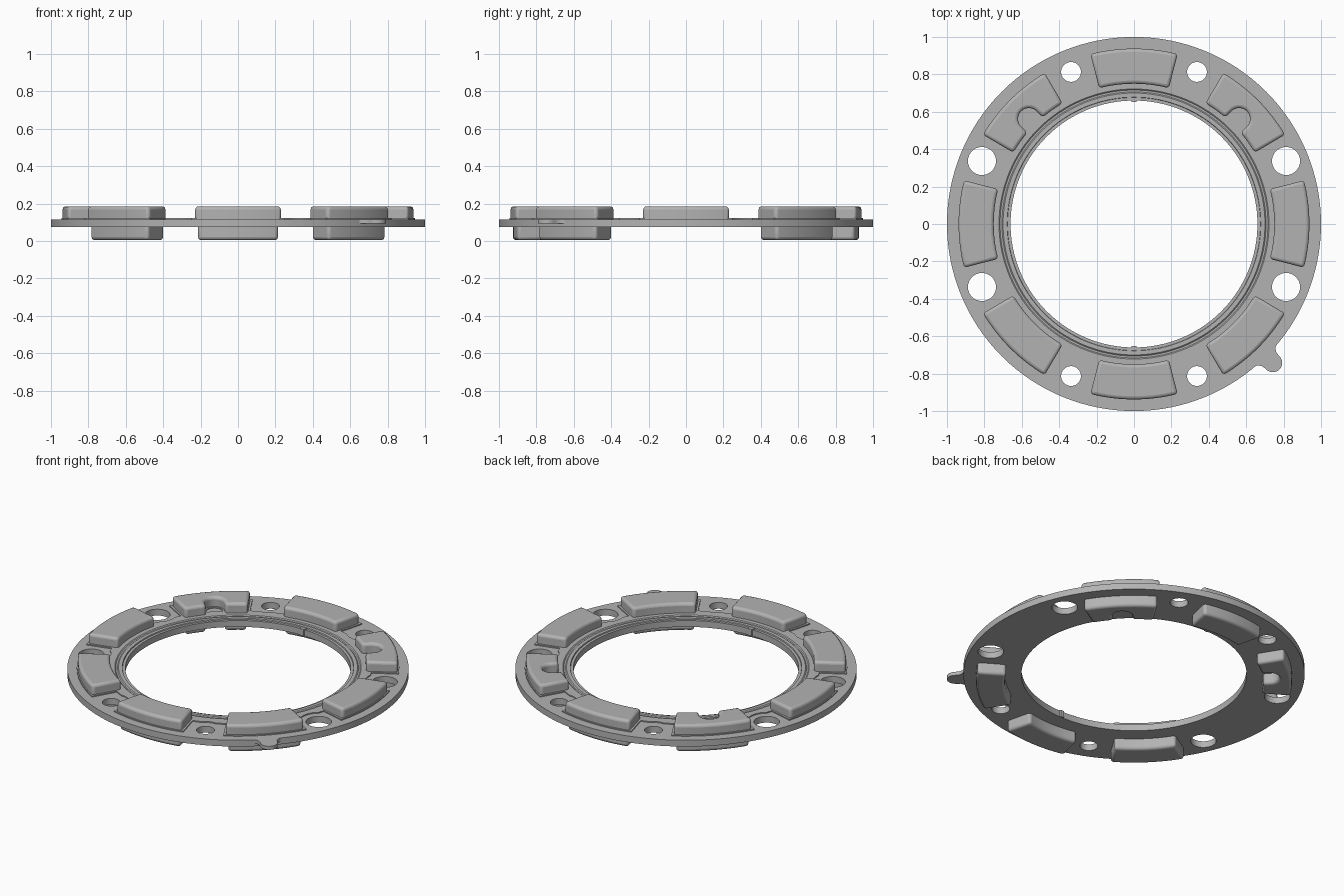
import bpy, bmesh, math
from math import sin, cos, radians, pi
from mathutils import Matrix

cube = bpy.data.objects.get("Cube")
if cube:
    bpy.data.objects.remove(cube, do_unlink=True)

GREY = (0.45, 0.45, 0.45, 1)
metal = bpy.data.materials.new("plain_grey")
metal.use_nodes = True
metal.diffuse_color = GREY
metal.node_tree.nodes["Principled BSDF"].inputs["Base Color"].default_value = GREY


def finish(name, bm, angle=0.0):
    """Turn a bmesh into a named object, turned about z."""
    bmesh.ops.rotate(bm, verts=bm.verts, cent=(0, 0, 0),
                     matrix=Matrix.Rotation(radians(angle), 3, 'Z'))
    bmesh.ops.recalc_face_normals(bm, faces=bm.faces)
    mesh = bpy.data.meshes.new(name)
    bm.to_mesh(mesh)
    bm.free()
    mesh.materials.append(metal)
    obj = bpy.data.objects.new(name, mesh)
    bpy.context.collection.objects.link(obj)
    return obj


def activate(obj):
    bpy.ops.object.select_all(action='DESELECT')
    obj.select_set(True)
    bpy.context.view_layer.objects.active = obj


def smooth(obj):
    activate(obj)
    bpy.ops.object.shade_smooth_by_angle(angle=radians(35))


def extrude(name, outline, z0, z1, angle=0.0):
    """Raise a flat outline into a solid."""
    bm = bmesh.new()
    face = bm.faces.new([bm.verts.new((x, y, z0)) for x, y in outline])
    top = bmesh.ops.extrude_face_region(bm, geom=[face])
    moved = [v for v in top["geom"] if isinstance(v, bmesh.types.BMVert)]
    bmesh.ops.translate(bm, verts=moved, vec=(0, 0, z1 - z0))
    return finish(name, bm, angle)


def lathe(name, profile, steps=128):
    """Sweep a closed (radius, z) profile around the z axis."""
    bm = bmesh.new()
    rings = [[bm.verts.new((r * cos(2 * pi * i / steps), r * sin(2 * pi * i / steps), z))
              for r, z in profile] for i in range(steps)]
    n = len(profile)
    for i in range(steps):
        a, b = rings[i], rings[(i + 1) % steps]
        for j in range(n):
            k = (j + 1) % n
            bm.faces.new((a[j], b[j], b[k], a[k]))
    return finish(name, bm)


def arc(radius, start, end, steps=16, cx=0.0):
    return [(cx + radius * cos(radians(start + (end - start) * i / steps)),
             radius * sin(radians(start + (end - start) * i / steps)))
            for i in range(steps + 1)]


def pad_outline(r0, r1, half, notch=0.0):
    """Ring sector along +x, with an optional round-ended slot on the inside."""
    outer = arc(r1, -half, half)
    if not notch:
        return outer + arc(r0, half, -half)
    mouth = math.degrees(math.asin(notch / r0))
    return (outer + arc(r0, half, mouth, 5)
            + arc(notch, 90, -90, 14, cx=0.795) + arc(r0, -mouth, -half, 5))


def cut(obj, hole_sizes):
    """Bore the eight bolt positions through an object."""
    for i in range(8):
        a = radians(22.5 + 45 * i)
        radius = hole_sizes[0] if i in (0, 3, 4, 7) else hole_sizes[1]
        bpy.ops.mesh.primitive_cylinder_add(vertices=40, radius=radius, depth=1,
                                            location=(0.88 * cos(a), 0.88 * sin(a), 0))
        cutter = bpy.context.object
        cutter.hide_render = True
        activate(obj)
        mod = obj.modifiers.new("bore", 'BOOLEAN')
        mod.operation = 'DIFFERENCE'
        mod.solver = 'EXACT'
        mod.object = cutter
        bpy.ops.object.modifier_apply(modifier=mod.name)
        bpy.data.objects.remove(cutter, do_unlink=True)


# Flat ring plate with four large and four small holes
plate = lathe("ring_plate", [(0.66, 0.075), (1, 0.075), (1, 0.116), (0.66, 0.116)])
cut(plate, (0.075, 0.053))
smooth(plate)

# Raised inner collar with a groove, scalloped around the holes
collar = lathe("inner_collar", [(0.672, 0.1), (0.785, 0.1), (0.785, 0.123), (0.722, 0.123),
                                (0.716, 0.118), (0.706, 0.118), (0.7, 0.123), (0.678, 0.123)])
cut(collar, (0.115, 0.105))
smooth(collar)

# Pads on top at every eighth turn; below, all but the two side ones
places = ["left", "back_left", "back", "back_right", "right", "front_right", "front", "front_left"]
for i, place in enumerate(places):
    angle = 45 * i
    slot = 0.058 if i in (1, 3) else 0.0
    smooth(extrude(place + "_pad_base", pad_outline(0.738, 0.945, 15.2, slot and slot - 0.01),
                   0.1, 0.123, angle))
    pads = [extrude(place + "_upper_pad", pad_outline(0.75, 0.938, 14.4, slot), 0.08, 0.185, angle)]
    if i not in (0, 4):
        pads.append(extrude(place + "_lower_pad", pad_outline(0.757, 0.925, 13.6, slot),
                            0.005, 0.11, angle))
    for pad in pads:
        mod = pad.modifiers.new("rounded", 'BEVEL')
        mod.width = 0.017
        mod.segments = 3
        mod.limit_method = 'ANGLE'
        mod.angle_limit = radians(40)
        smooth(pad)

# Rounded locating tab on the rim
root = [(1.025, 0.052), (1.003, 0.065), (0.985, 0.1)]
tab = arc(0.05, -90, 90, 16, cx=1.05) + root + [(x, -y) for x, y in reversed(root)]
smooth(extrude("rim_tab", tab, 0.093, 0.116, -45))

# Small index nibs on the inner edge
for place, angle in (("back", 90), ("front", -90)):
    nib = [(0.653, -0.012), (0.69, -0.03), (0.69, 0.03), (0.653, 0.012)]
    extrude(place + "_index_nib", nib, 0.076, 0.12, angle)
